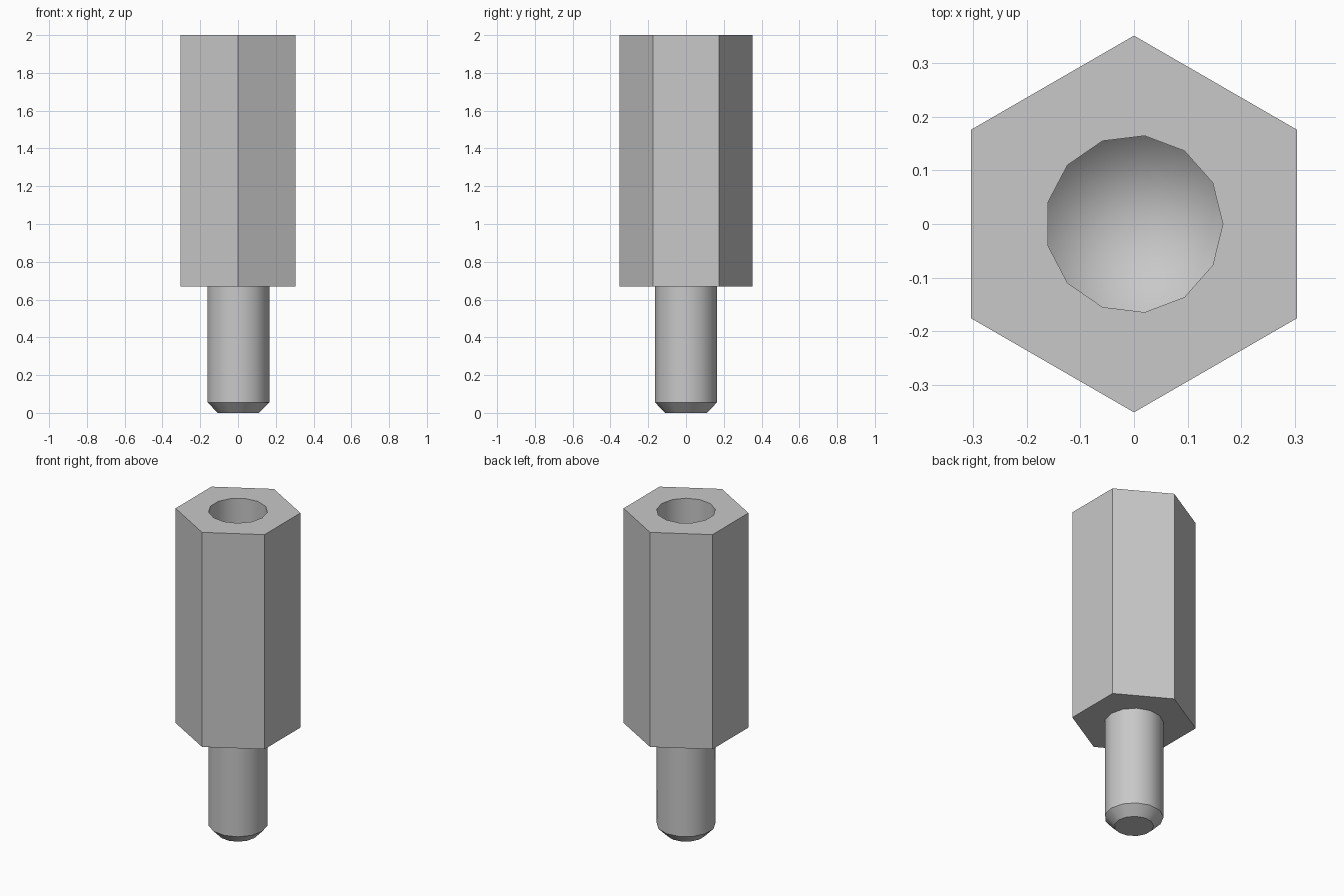
import bpy, bmesh
from math import pi, cos, sin

cube = bpy.data.objects.get("Cube")
if cube:
    bpy.data.objects.remove(cube, do_unlink=True)

HEX_R, STUD_R, TIP_R = 0.352, 0.166, 0.111
HEX_BOTTOM, TOP, CHAMFER_Z = 0.67, 2.0, 0.056
BORE_END = TOP - 0.885
ROUND_SIDES = 13

metal = bpy.data.materials.new("grey metal")
metal.use_nodes = True
colour = (0.58, 0.58, 0.58, 1)
metal.diffuse_color = colour
metal.node_tree.nodes["Principled BSDF"].inputs["Base Color"].default_value = colour

bm = bmesh.new()


def ring(radius, z, sides=ROUND_SIDES, turn=0.0):
    """Closed loop of vertices at height z."""
    angles = [turn + 2 * pi * i / sides for i in range(sides)]
    return [bm.verts.new((radius * cos(a), radius * sin(a), z)) for a in angles]


def pairs(loop):
    return zip(loop, loop[1:] + loop[:1])


def wall(lower, upper):
    for (a, b), (c, d) in zip(pairs(lower), pairs(upper)):
        bm.faces.new((a, b, d, c))


def flat_between(outer, inner):
    """Flat face with a round opening."""
    edges = [bm.edges.get(p) or bm.edges.new(p)
             for loop in (outer, inner) for p in pairs(loop)]
    bmesh.ops.triangle_fill(bm, edges=edges, use_beauty=True)


# Stud with chamfered tip
tip = ring(TIP_R, 0)
stud_low = ring(STUD_R, CHAMFER_Z)
stud_high = ring(STUD_R, HEX_BOTTOM)
bm.faces.new(tip)
wall(tip, stud_low)
wall(stud_low, stud_high)

# Hexagonal body with points toward front and back
hex_low = ring(HEX_R, HEX_BOTTOM, 6, pi / 2)
hex_high = ring(HEX_R, TOP, 6, pi / 2)
wall(hex_low, hex_high)
flat_between(hex_low, stud_high)

# Blind bore ending in a drill-point cone
bore_rim = ring(STUD_R, TOP)
bore_low = ring(STUD_R, BORE_END)
flat_between(hex_high, bore_rim)
wall(bore_low, bore_rim)
point = bm.verts.new((0, 0, BORE_END - STUD_R))
for a, b in pairs(bore_low):
    bm.faces.new((a, b, point))

bmesh.ops.recalc_face_normals(bm, faces=bm.faces[:])
mesh = bpy.data.meshes.new("hex_standoff")
bm.to_mesh(mesh)
bm.free()
mesh.materials.append(metal)

standoff = bpy.data.objects.new("hex_standoff", mesh)
bpy.context.collection.objects.link(standoff)
bpy.ops.object.select_all(action="DESELECT")
standoff.select_set(True)
bpy.context.view_layer.objects.active = standoff
bpy.ops.object.shade_smooth_by_angle(angle=pi / 6)
